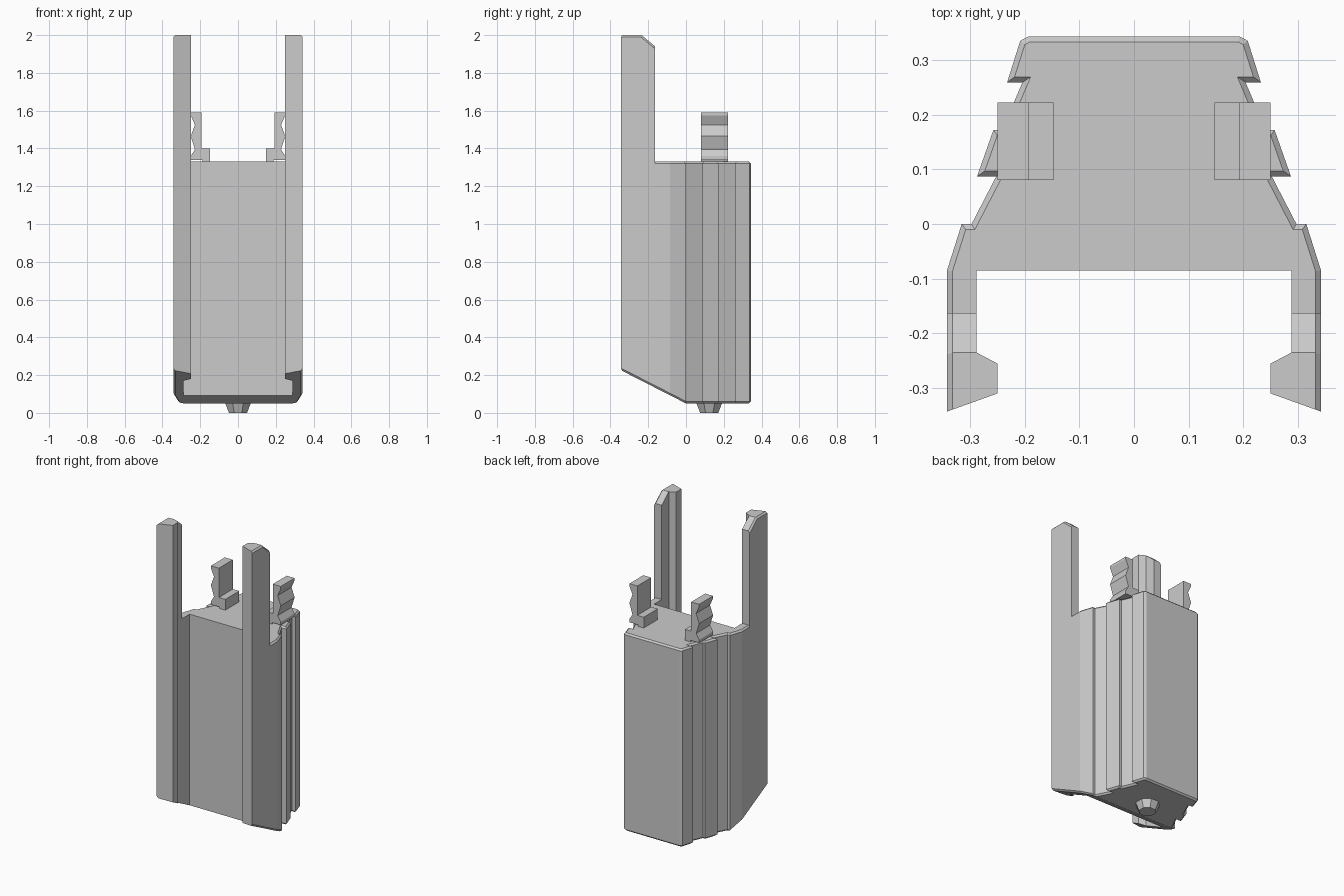
import bpy, bmesh
from math import pi, cos
from mathutils import Matrix

if "Cube" in bpy.data.objects:
    bpy.data.objects.remove(bpy.data.objects["Cube"])


def finish(bm, name, mirror=False):
    bmesh.ops.recalc_face_normals(bm, faces=bm.faces)
    me = bpy.data.meshes.new(name)
    bm.to_mesh(me)
    bm.free()
    ob = bpy.data.objects.new(name, me)
    bpy.context.collection.objects.link(ob)
    if mirror:
        ob.modifiers.new("mirror", 'MIRROR').use_mirror_merge = False
    return ob


def prism(strips, z_low, z_high):
    """Upright solid from adjoining plan polygons; cap heights depend on y."""
    bm = bmesh.new()
    low, high, count = {}, {}, {}
    for poly in strips:
        for p in poly:
            if p not in low:
                low[p] = bm.verts.new((*p, z_low(p[1])))
                high[p] = bm.verts.new((*p, z_high(p[1])))
        bm.faces.new([low[p] for p in reversed(poly)])
        bm.faces.new([high[p] for p in poly])
        for a, b in zip(poly, poly[1:] + poly[:1]):
            count.setdefault(frozenset((a, b)), []).append((a, b))
    for uses in count.values():
        if len(uses) == 1:
            a, b = uses[0]
            bm.faces.new((low[a], low[b], high[b], high[a]))
    bmesh.ops.recalc_face_normals(bm, faces=bm.faces)
    bm.normal_update()
    return bm


def chamfer_outer(bm, size):
    """Chamfer the cap outlines, leaving the front recess and rail lips sharp."""
    edges = []
    for e in bm.edges:
        tilt = sorted(abs(f.normal.z) for f in e.link_faces)
        mid = (e.verts[0].co + e.verts[1].co) / 2
        if tilt[0] < 0.1 and tilt[1] > 0.5 and not (mid.y < -0.084 and abs(mid.x) < 0.32):
            edges.append(e)
    bmesh.ops.bevel(bm, geom=edges, offset=size, segments=1, profile=0.5,
                    affect='EDGES', clamp_overlap=False)


def both_sides(half):
    return half + [(-x, y) for x, y in reversed(half)]


def underside(y):
    return 0.05 + max(0, -y) * 0.51


STEP = -0.163

# Main body: stepped, tapering back and a sloped front underside
back = both_sides([(0.193, 0.343), (0.208, 0.335), (0.232, 0.259), (0.204, 0.259),
                   (0.241, 0.172), (0.257, 0.172), (0.287, 0.087), (0.252, 0.087),
                   (0.297, 0.0)])
middle = both_sides([(0.297, 0.0), (0.315, 0.0), (0.342, -0.085), (0.342, STEP),
                     (0.288, STEP), (0.288, -0.085)])
body = prism([back, middle], underside, lambda y: 1.33)
chamfer_outer(body, 0.01)
finish(body, "body")

# Tall guide rails with inward lips and chamfered tops
rail_rear = [(0.342, STEP), (0.342, -0.235), (0.288, -0.235), (0.288, STEP)]
rail_lip = [(0.342, -0.235), (0.342, -0.343), (0.25, -0.31), (0.25, -0.255), (0.288, -0.235)]
rail = prism([rail_rear, rail_lip], underside, lambda y: 1.94 if y > -0.2 else 2.0)
chamfer_outer(rail, 0.01)
finish(rail, "guide_rails", mirror=True)

# Ridged clips standing on a small foot
clip_profile = [(0.193, 1.59), (0.25, 1.59), (0.25, 1.575), (0.228, 1.525), (0.25, 1.465),
                (0.228, 1.395), (0.25, 1.36), (0.25, 1.34), (0.19, 1.34), (0.185, 1.325),
                (0.147, 1.325), (0.147, 1.40), (0.193, 1.40)]
clip = bmesh.new()
near, far = [[clip.verts.new((x, y, z)) for x, z in clip_profile] for y in (0.08, 0.222)]
clip.faces.new(near)
clip.faces.new(far[::-1])
for i in range(len(near)):
    clip.faces.new((near[i - 1], near[i], far[i], far[i - 1]))
finish(clip, "clips", mirror=True)

# Eight-sided tapered peg under the body
peg = bmesh.new()
flat = 1 / cos(pi / 8)
bmesh.ops.create_cone(peg, cap_ends=True, segments=8, radius1=0.048 * flat,
                      radius2=0.069 * flat, depth=0.055,
                      matrix=Matrix.Translation((0, 0.123, 0.0275)) @ Matrix.Rotation(pi / 8, 4, 'Z'))
finish(peg, "bottom_peg")
